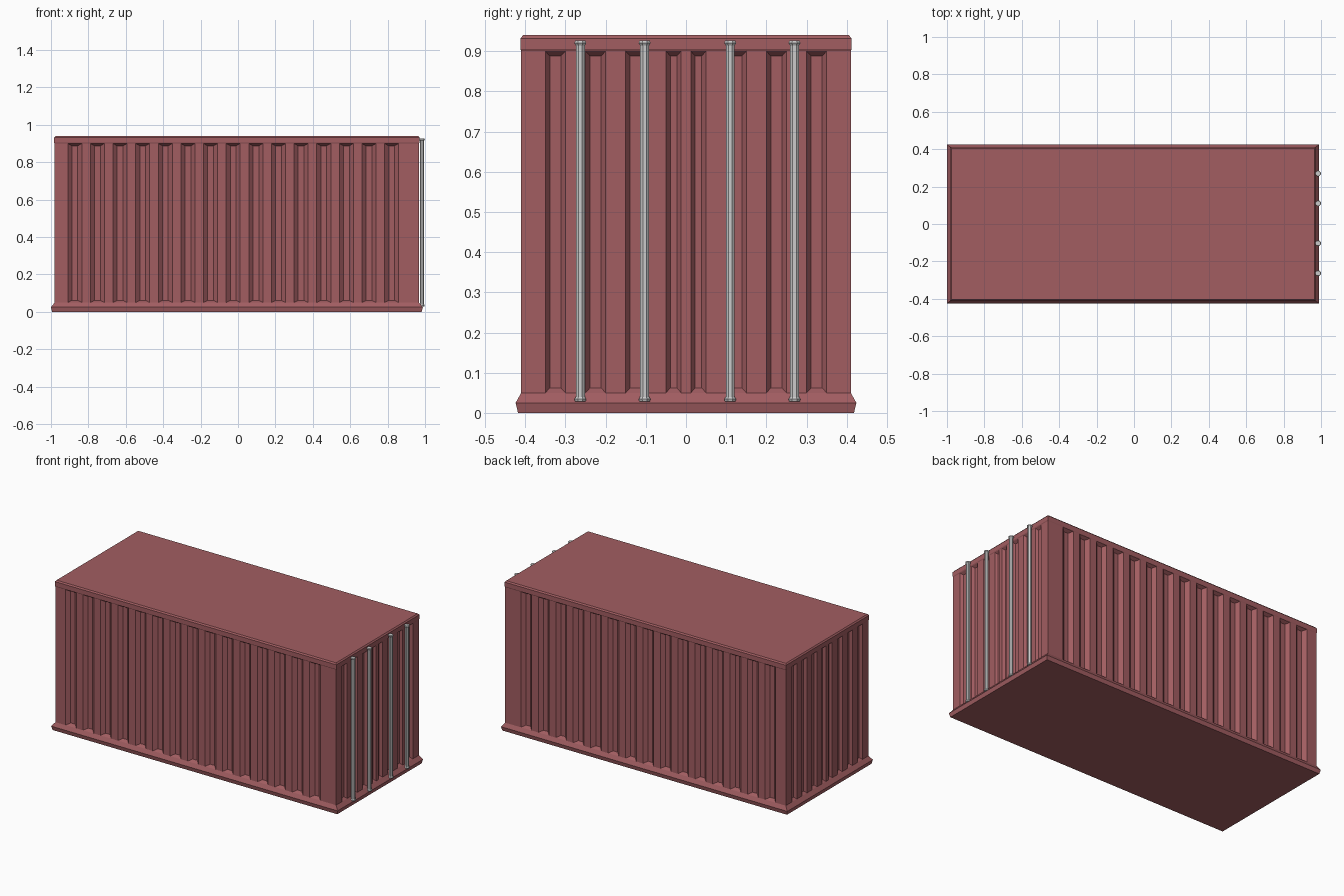
import bpy, bmesh, math
from mathutils import Vector

if "Cube" in bpy.data.objects:
    bpy.data.objects.remove(bpy.data.objects["Cube"])

red = bpy.data.materials.new("red_paint")
red.diffuse_color = (0.36, 0.11, 0.12, 1)
red.use_nodes = True
red.node_tree.nodes["Principled BSDF"].inputs["Base Color"].default_value = red.diffuse_color

CX = -0.006                      # body centre; the lock rods fill the +x end
HX, HY = 0.974, 0.41             # half size of the walls
Z0, Z1 = 0.05, 0.90              # wall bottom and top


def finish(bm, name, mat=None):
    bmesh.ops.remove_doubles(bm, verts=bm.verts, dist=1e-5)
    bmesh.ops.recalc_face_normals(bm, faces=bm.faces)
    me = bpy.data.meshes.new(name)
    bm.to_mesh(me)
    bm.free()
    ob = bpy.data.objects.new(name, me)
    bpy.context.collection.objects.link(ob)
    if mat:
        me.materials.append(mat)
    return ob


def loft(bm, rings):
    """Join rings of points and cap both ends."""
    rows = [[bm.verts.new(p) for p in r] for r in rings]
    n = len(rows[0])
    for a, b in zip(rows, rows[1:]):
        for i in range(n):
            bm.faces.new((a[i], a[(i + 1) % n], b[(i + 1) % n], b[i]))
    bm.faces.new(rows[0][::-1])
    bm.faces.new(rows[-1])


def slab(name, levels):
    """Stack of rectangles given as (half x, half y, z)."""
    bm = bmesh.new()
    loft(bm, [[(CX + sx * hx, sy * hy, z) for sx, sy in
               ((-1, -1), (1, -1), (1, 1), (-1, 1))] for hx, hy, z in levels])
    return finish(bm, name, red)


def add_wall(bm, origin, along, inward, half, grooves, slope, depth):
    """Flat wall with bevelled vertical grooves pressed into it."""
    o, u, n = Vector(origin), Vector(along), Vector(inward)

    def pt(a, z, d=0):
        return bm.verts.new(o + u * a + n * d + Vector((0, 0, z)))

    def flat(a, b):
        bm.faces.new((pt(a, Z0), pt(b, Z0), pt(b, Z1), pt(a, Z1)))

    x = -half
    for a, b in grooves:
        flat(x, a)
        outer = [pt(a, Z0), pt(b, Z0), pt(b, Z1), pt(a, Z1)]
        inner = [pt(a + slope, Z0 + 0.012, depth), pt(b - slope, Z0 + 0.012, depth),
                 pt(b - slope, Z1 - 0.012, depth), pt(a + slope, Z1 - 0.012, depth)]
        for i in range(4):
            j = (i + 1) % 4
            bm.faces.new((outer[i], outer[j], inner[j], inner[i]))
        bm.faces.new(inner)
        x = b
    flat(x, half)


# flared base and roof rim
slab("base", [(0.988, 0.418, 0), (0.994, 0.424, 0.025), (HX, HY, Z0)])
slab("roof", [(HX, HY, Z1), (0.977, 0.412, 0.905), (0.977, 0.412, 0.932),
              (0.970, 0.405, 0.94)])

# corrugated walls
side = [(-0.904 + 0.121 * i, -0.904 + 0.121 * i + 0.075) for i in range(15)]
half_end = [(0.012, 0.05), (0.10, 0.15), (0.20, 0.25), (0.30, 0.35)]
end = [(-b, -a) for a, b in reversed(half_end)] + half_end
bm = bmesh.new()
for s in (-1, 1):
    add_wall(bm, (CX, s * HY, 0), (1, 0, 0), (0, -s, 0), HX, side, 0.022, 0.02)
    add_wall(bm, (CX + s * HX, 0, 0), (0, 1, 0), (-s, 0, 0), HY, end, 0.011, 0.015)
finish(bm, "corrugated_walls", red)

# door lock rods with flared end collars
for k, y in enumerate((-0.263, -0.103, 0.11, 0.27)):
    bm = bmesh.new()
    prof = [(0.014, 0.028), (0.016, 0.034), (0.012, 0.040),
            (0.012, 0.914), (0.016, 0.920), (0.014, 0.926)]
    loft(bm, [[(0.984 + r * math.cos(math.pi / 4 * i + math.pi / 8),
                y + r * math.sin(math.pi / 4 * i + math.pi / 8), z)
               for i in range(8)] for r, z in prof])
    finish(bm, f"lock_rod_{k + 1}")
